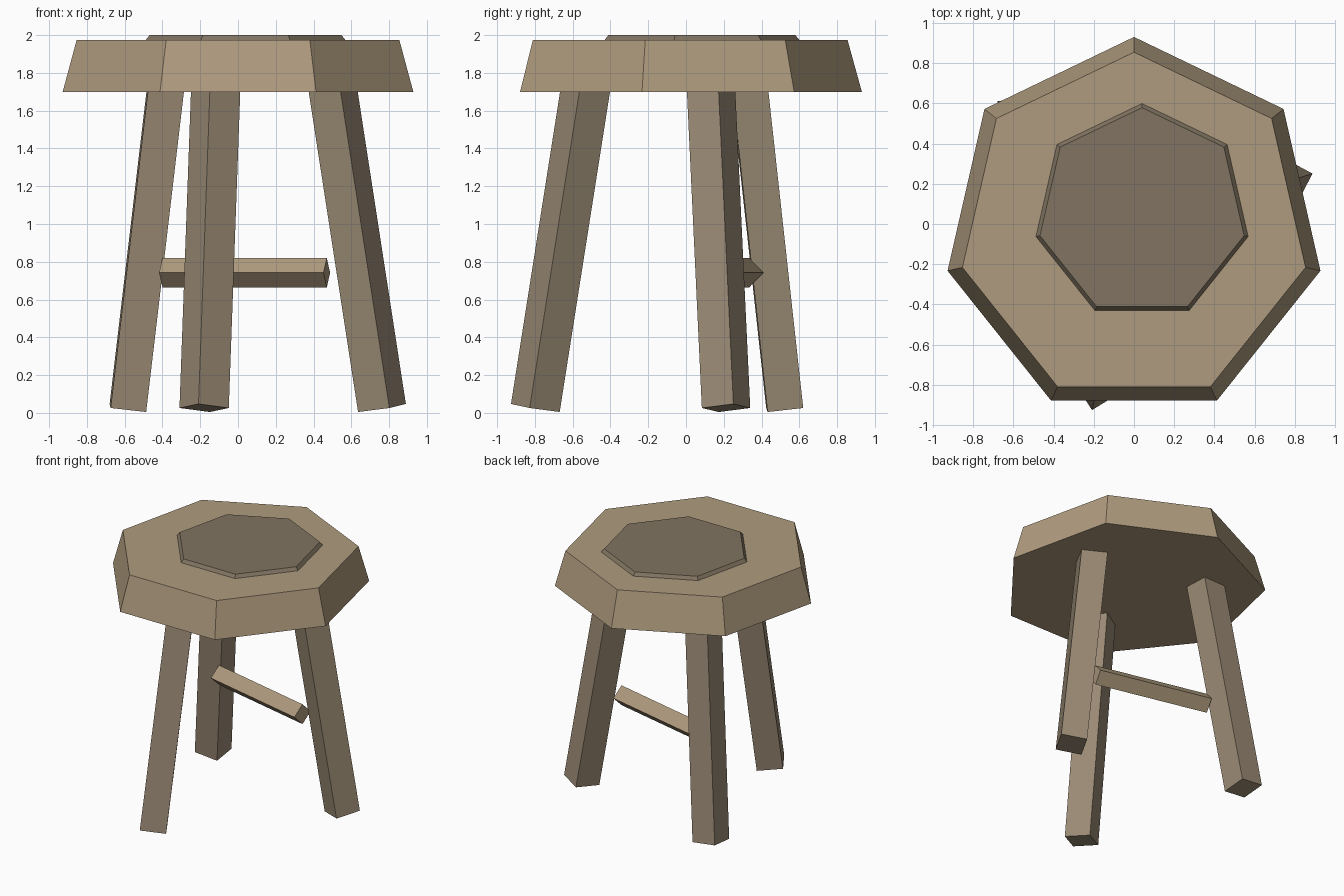
import bpy, bmesh
from math import cos, sin, pi, radians
from mathutils import Vector

if "Cube" in bpy.data.objects:
    bpy.data.objects.remove(bpy.data.objects["Cube"])


def material(name, rgb):
    m = bpy.data.materials.new(name)
    m.diffuse_color = (*rgb, 1)
    m.use_nodes = True
    m.node_tree.nodes["Principled BSDF"].inputs["Base Color"].default_value = m.diffuse_color
    return m


def prism(name, sides, p0, p1, r0, r1, side_dir, mat):
    """Frustum from p0 to p1, ends square to the axis, first corner towards side_dir."""
    p0, p1 = Vector(p0), Vector(p1)
    w = (p1 - p0).normalized()
    u = Vector(side_dir)
    u = (u - w * u.dot(w)).normalized()
    v = w.cross(u)
    bm = bmesh.new()
    rings = []
    for p, r in ((p0, r0), (p1, r1)):
        rings.append([bm.verts.new(p + r * (u * cos(2 * pi * i / sides) + v * sin(2 * pi * i / sides)))
                      for i in range(sides)])
    a, b = rings
    bm.faces.new(a[::-1])
    bm.faces.new(b)
    for i in range(sides):
        j = (i + 1) % sides
        bm.faces.new((a[i], a[j], b[j], b[i]))
    me = bpy.data.meshes.new(name)
    bm.to_mesh(me)
    bm.free()
    me.materials.append(mat)
    ob = bpy.data.objects.new(name, me)
    bpy.context.collection.objects.link(ob)
    return ob


light_wood = material("light_wood", (0.43, 0.33, 0.21))
leg_wood = material("leg_wood", (0.33, 0.26, 0.18))
dark_wood = material("dark_wood", (0.22, 0.175, 0.12))

CY = -0.021  # centre of the stool in y

# seven-sided seat, narrower at the top
prism("seat", 7, (0, CY, 1.70), (0, CY, 1.975), 0.952, 0.876, (0, 1, 0), light_wood)

# off-centre raised panel on the seat
prism("seat_panel", 7, (0.04, 0.058, 1.965), (0.04, 0.058, 2.0), 0.55, 0.521, (0, 1, 0), dark_wood)

# three splayed square legs, one corner pointing outwards
for name, deg in (("right_leg", 17), ("back_left_leg", 137), ("front_leg", 257)):
    d = Vector((cos(radians(deg)), sin(radians(deg)), 0))
    foot = d * 0.797 + Vector((0, CY, 0.026))
    top = d * 0.519 + Vector((0, CY, 1.75))
    prism(name, 4, foot, top, 0.134, 0.134, d, leg_wood)

# cross bar between the back and right legs, turned on edge
prism("stretcher", 4, (-0.40, 0.334, 0.742), (0.47, 0.133, 0.742), 0.078, 0.078, (0, 0, 1), light_wood)
